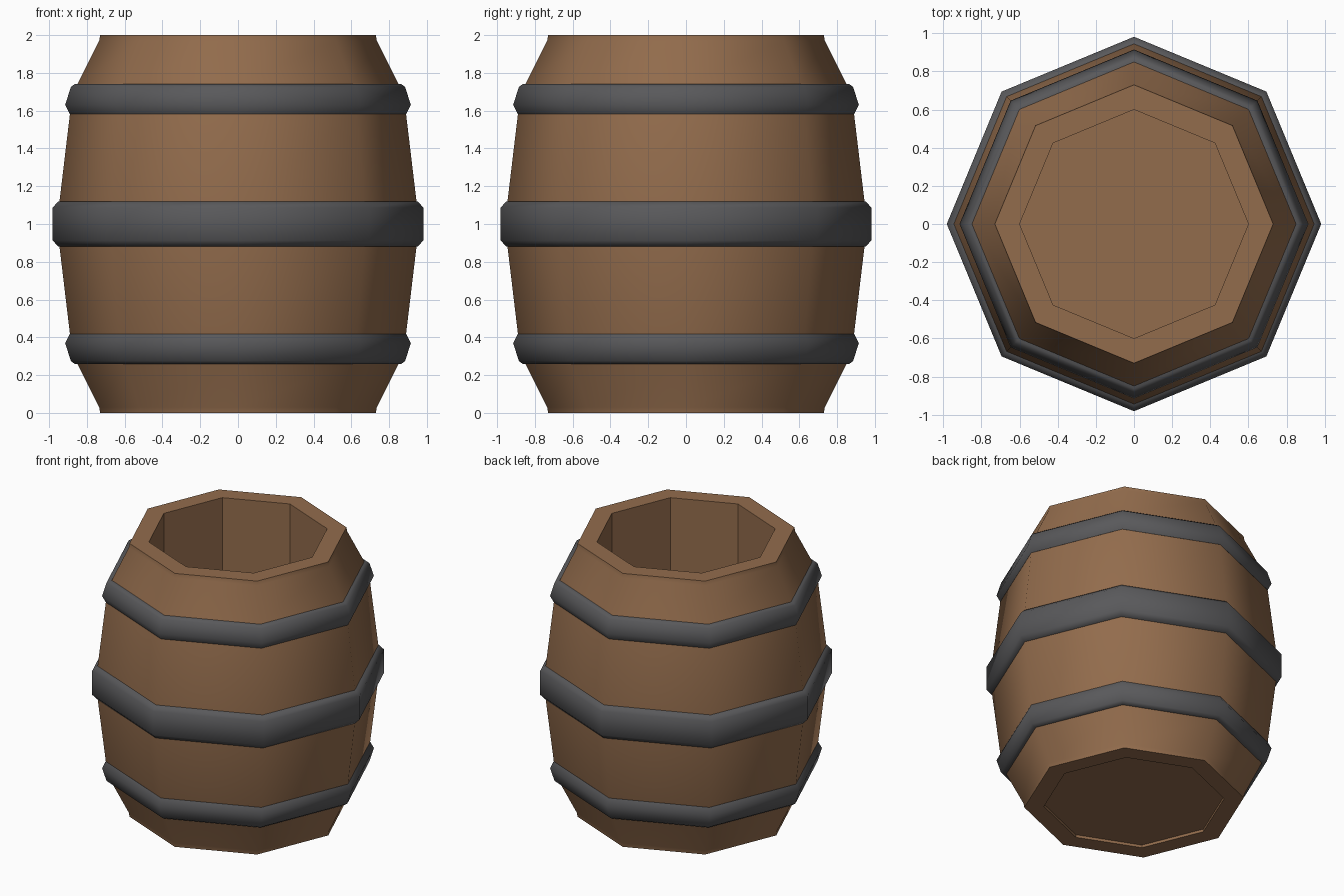
import bpy, bmesh, math

if "Cube" in bpy.data.objects:
    bpy.data.objects.remove(bpy.data.objects["Cube"])

SIDES = 8


def material(name, color):
    m = bpy.data.materials.new(name)
    m.diffuse_color = (*color, 1)
    m.use_nodes = True
    m.node_tree.nodes["Principled BSDF"].inputs["Base Color"].default_value = m.diffuse_color
    return m


WOOD = material("brown wood", (0.29, 0.15, 0.073))
IRON = material("dark iron", (0.099, 0.099, 0.104))


def lathe(name, profile, mat, closed=False, flat_rows=()):
    """Spin (radius, z) points into an eight-sided shape; open profiles get end caps."""
    bm = bmesh.new()
    rings = []
    for r, z in profile:
        rings.append([bm.verts.new((r * math.cos(a), r * math.sin(a), z))
                      for a in (2 * math.pi * i / SIDES for i in range(SIDES))])
    n = len(rings)
    for k in range(n if closed else n - 1):
        a, b = rings[k], rings[(k + 1) % n]
        for i in range(SIDES):
            j = (i + 1) % SIDES
            f = bm.faces.new((a[i], a[j], b[j], b[i]))
            f.smooth = k not in flat_rows
    if not closed:
        bm.faces.new(rings[0][::-1])
        bm.faces.new(rings[-1])
    bmesh.ops.recalc_face_normals(bm, faces=bm.faces)
    # keep rims and hard corners sharp
    for e in bm.edges:
        if len(e.link_faces) == 2 and e.calc_face_angle() > math.radians(50):
            e.smooth = False
    me = bpy.data.meshes.new(name)
    bm.to_mesh(me)
    bm.free()
    me.materials.append(mat)
    ob = bpy.data.objects.new(name, me)
    bpy.context.collection.objects.link(ob)
    return ob


# wooden body: recessed underside, bulging staves, rim and hollow inside
lathe("barrel_body", [
    (0.60, 0.02), (0.60, 0.0), (0.73, 0.0), (0.735, 0.03), (0.85, 0.26),
    (0.89, 0.42), (0.945, 0.88), (0.945, 1.12), (0.89, 1.58), (0.85, 1.74),
    (0.735, 1.97), (0.73, 2.0), (0.60, 2.0), (0.60, 0.1)],
    WOOD, flat_rows=(0, 1, 11, 12))

# iron hoops: the upper one mirrors the lower one
hoop = [(0.83, 0.26), (0.865, 0.26), (0.885, 0.275), (0.915, 0.37),
        (0.89, 0.418), (0.86, 0.418)]
lathe("lower_hoop", hoop, IRON, closed=True)
lathe("upper_hoop", [(r, 2 - z) for r, z in hoop], IRON, closed=True)
lathe("middle_hoop", [(0.92, 0.88), (0.95, 0.88), (0.982, 0.913), (0.982, 1.087),
                      (0.95, 1.12), (0.92, 1.12)], IRON, closed=True)
